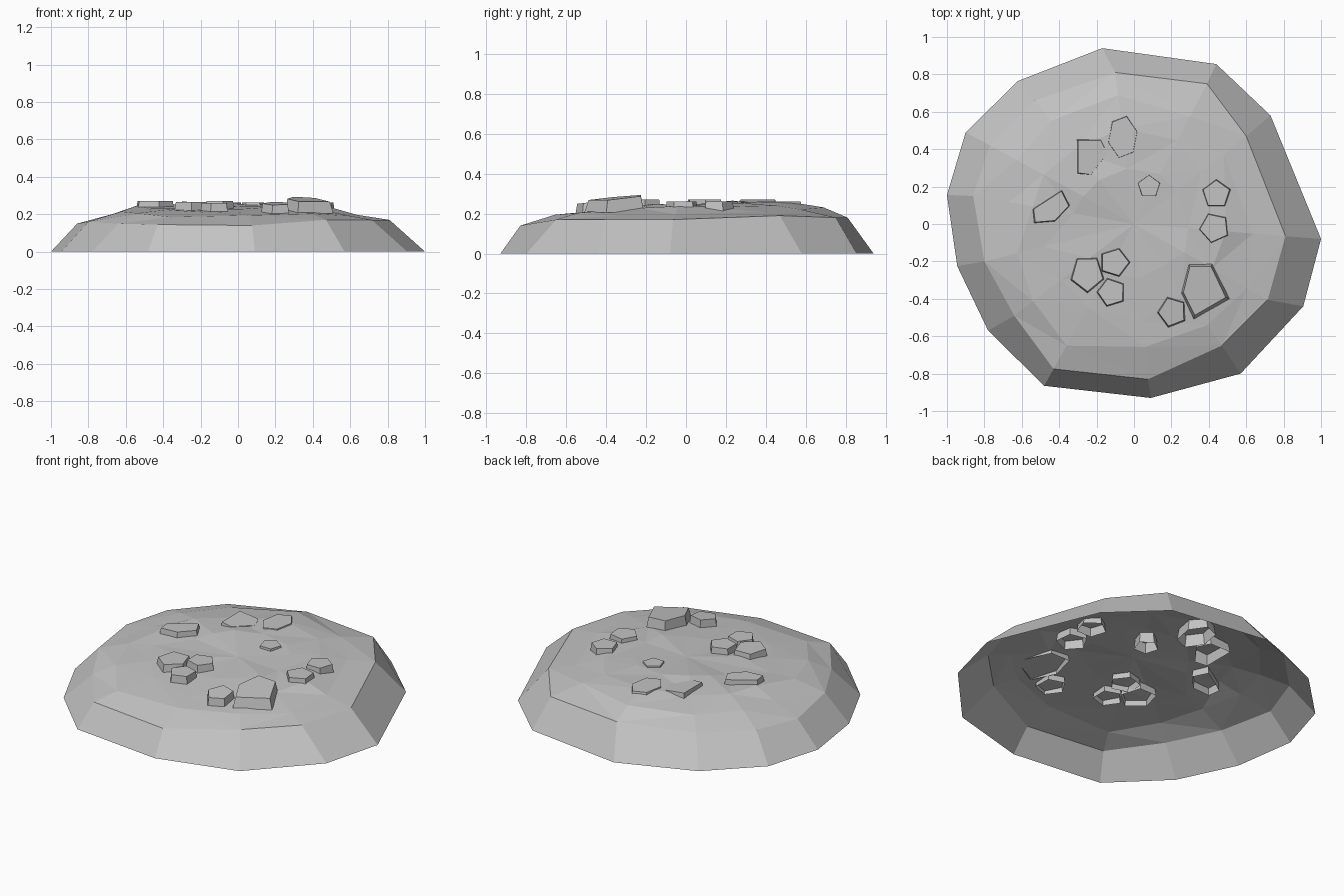
import bpy
import bmesh
import math
import random
from mathutils import Vector

random.seed(4)

# Remove the default cube
default_cube = bpy.data.objects.get("Cube")
if default_cube:
    bpy.data.objects.remove(default_cube, do_unlink=True)

# One grey stone colour for everything
grey = bpy.data.materials.new("stone_grey")
grey.use_nodes = True
colour = (0.55, 0.55, 0.55, 1)
grey.diffuse_color = colour
grey.node_tree.nodes["Principled BSDF"].inputs["Base Color"].default_value = colour
grey.node_tree.nodes["Principled BSDF"].inputs["Roughness"].default_value = 0.9


def finish(bm, name):
    """Turn a bmesh into a flat-shaded object in the scene."""
    mesh = bpy.data.meshes.new(name)
    bm.to_mesh(mesh)
    bm.free()
    mesh.materials.append(grey)
    obj = bpy.data.objects.new(name, mesh)
    bpy.context.collection.objects.link(obj)
    return obj


def bridge(bm, lower, upper):
    """Join two matching closed loops of vertices with quads."""
    count = len(lower)
    for i in range(count):
        j = (i + 1) % count
        bm.faces.new((lower[i], lower[j], upper[j], upper[i]))


# Ground outline, counter-clockwise from the right-hand corner
base_outline = [
    (1.0, -.08), (.73, .58), (.44, .855), (-.17, .94), (-.62, .765),
    (-.9, .49), (-1.0, .155), (-.945, -.225), (-.78, -.57),
    (-.48, -.865), (.09, -.93), (.57, -.8), (.905, -.44),
]
# Top edge of the sloping skirt
shoulder = [
    (.81, -.065, .17), (.6, .47, .19), (.39, .75, .18), (-.1, .81, .18),
    (-.53, .66, .17), (-.77, .42, .16), (-.86, .15, .15),
    (-.8, -.2, .16), (-.64, -.49, .15), (-.43, -.775, .145),
    (.075, -.83, .14), (.47, -.65, .17), (.715, -.405, .17),
]
# Inner rings of the uneven top: scale and height
top_rings = [(.81, .208), (.6, .235), (.36, .246)]


def build_mound():
    bm = bmesh.new()
    base = [bm.verts.new((x, y, 0)) for x, y in base_outline]
    edge = [bm.verts.new(p) for p in shoulder]
    bridge(bm, base, edge)

    # Rough top, each ring jittered for broken facets
    previous = edge
    for scale, height in top_rings:
        ring = []
        for x, y, z in shoulder:
            s = scale * random.uniform(.94, 1.06)
            lift = .02 * y + random.uniform(-.012, .012)
            ring.append(bm.verts.new((x * s, y * s, height + lift)))
        bridge(bm, previous, ring)
        previous = ring

    # Close the middle with a fan
    centre = bm.verts.new((0, 0, .242))
    for i, vert in enumerate(previous):
        bm.faces.new((vert, previous[(i + 1) % len(previous)], centre))

    # Split the warped top quads into triangles
    top_faces = [f for f in bm.faces if all(v.co.z > .01 for v in f.verts)]
    bmesh.ops.triangulate(bm, faces=top_faces, quad_method="SHORT_EDGE")
    return finish(bm, "mound")


def build_stone(name, outline, top, tilt):
    """Tapered slab, open below, sunk into the mound."""
    centre = sum((Vector(p) for p in outline), Vector((0, 0))) / len(outline)
    bm = bmesh.new()
    lower, upper = [], []
    for p in outline:
        offset = Vector(p) - centre
        foot = centre + offset
        head = centre + offset * .87
        lower.append(bm.verts.new((foot.x, foot.y, top - .075)))
        upper.append(bm.verts.new((head.x, head.y, top + offset.dot(tilt))))
    bridge(bm, lower, upper)
    bm.faces.new(upper)
    return finish(bm, name)


def rounded(x, y, rx, ry, turn, sides=5):
    """Outline of a regular, slightly stretched stone."""
    angles = [math.radians(turn) + math.tau * i / sides for i in range(sides)]
    return [(x + rx * math.cos(a), y + ry * math.sin(a)) for a in angles]


build_mound()

# Stones: outline, top height and lean of the top face
level = Vector((0, 0))
stones = {
    "back_long_stone": (rounded(-.06, .465, .09, .13, 75, 6), .262, level),
    "back_wedge_stone": (
        [(-.31, .46), (-.31, .26), (-.23, .25), (-.13, .38), (-.17, .46)],
        .262, Vector((-.1, 0))),
    "right_flat_stone": (
        [(-.55, .08), (-.54, 0), (-.42, .01), (-.335, .1), (-.38, .19)],
        .272, level),
    "centre_stone": (rounded(.08, .2, .07, .07, 90), .262, level),
    "left_rear_stone": (rounded(.44, .16, .085, .085, 90), .262, level),
    "left_middle_stone": (rounded(.43, -.02, .09, .09, 42), .262, level),
    "front_cluster_large": (rounded(-.25, -.265, .1, .11, 55), .265, level),
    "front_cluster_rear": (rounded(-.105, -.205, .09, .085, 0), .272, level),
    "front_cluster_front": (rounded(-.12, -.365, .085, .085, 35), .26, level),
    "front_small_stone": (rounded(.205, -.47, .085, .09, 110), .258, Vector((0, .1))),
    "front_large_stone": (
        [(.29, -.21), (.25, -.37), (.32, -.51), (.51, -.4), (.42, -.21)],
        .28, Vector((-.05, .08))),
}
for stone_name, (outline, top, tilt) in stones.items():
    build_stone(stone_name, outline, top, tilt)
